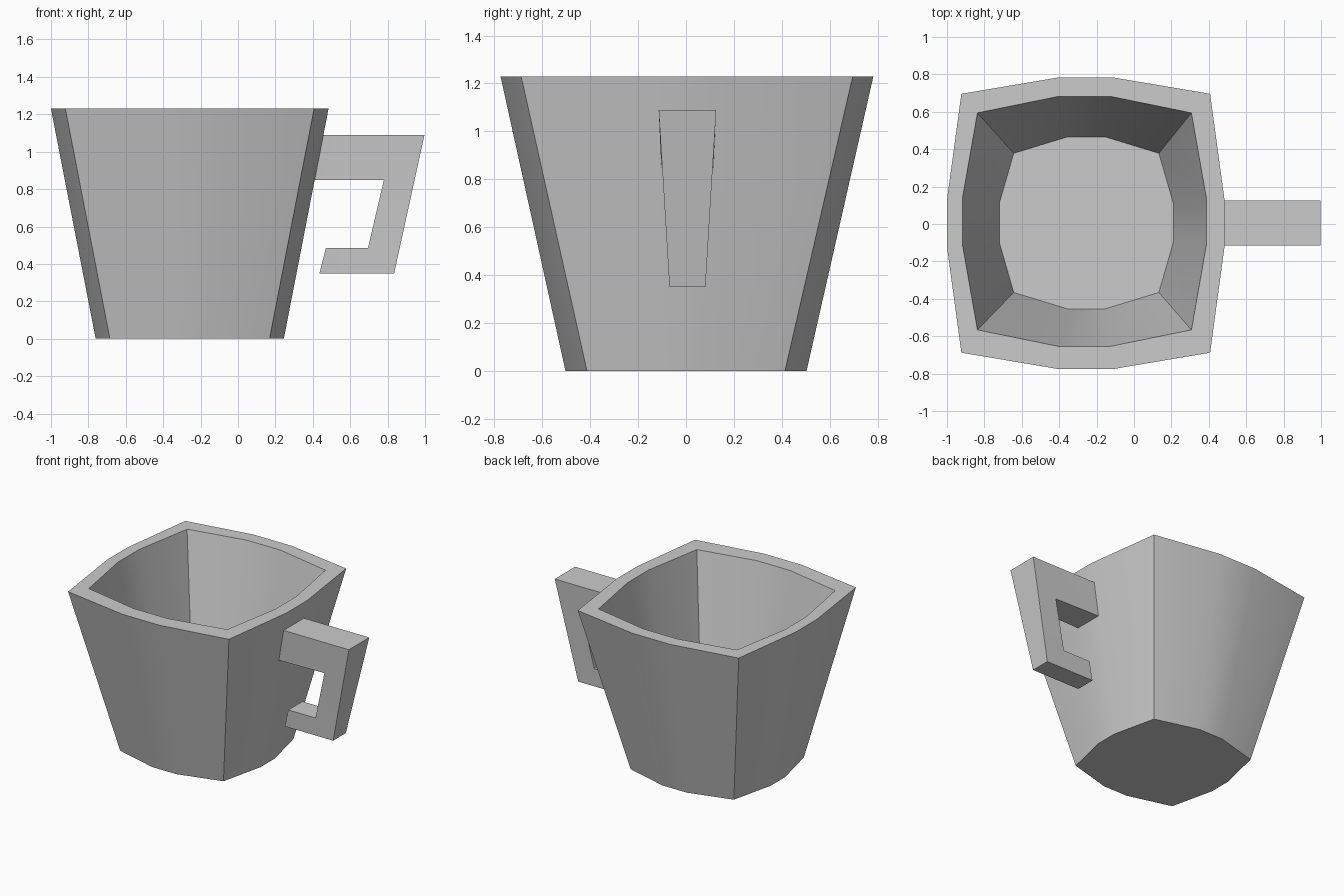
import bpy, bmesh, math

if "Cube" in bpy.data.objects:
    bpy.data.objects.remove(bpy.data.objects["Cube"])


def finish(name, bm):
    bmesh.ops.recalc_face_normals(bm, faces=bm.faces)
    mesh = bpy.data.meshes.new(name)
    bm.to_mesh(mesh)
    bm.free()
    ob = bpy.data.objects.new(name, mesh)
    bpy.context.collection.objects.link(ob)
    bpy.ops.object.select_all(action='DESELECT')
    ob.select_set(True)
    bpy.context.view_layer.objects.active = ob
    bpy.ops.object.shade_smooth_by_angle(angle=math.radians(30))
    return ob


def ring(bm, z, cx, cy, half, corner, mid):
    """Bulged square with 12 points: corners plus two points per bowed side."""
    hx, hy = half
    qx, qy = corner
    mx, my = mid
    pts = [(hx, -my), (hx, my), (qx, qy), (mx, hy), (-mx, hy), (-qx, qy),
           (-hx, my), (-hx, -my), (-qx, -qy), (-mx, -hy), (mx, -hy), (qx, -qy)]
    return [bm.verts.new((cx + x, cy + y, z)) for x, y in pts]


# Cup: outer wall, rim, inner wall and floor
bm = bmesh.new()
rings = [
    ring(bm, 0.00, -0.258, 0.000, (0.503, 0.503), (0.427, 0.413), (0.10, 0.085)),
    ring(bm, 1.23, -0.258, 0.004, (0.742, 0.778), (0.665, 0.692), (0.155, 0.125)),
    ring(bm, 1.23, -0.265, 0.014, (0.652, 0.668), (0.572, 0.580), (0.14, 0.125)),
    ring(bm, 0.21, -0.255, 0.006, (0.465, 0.460), (0.388, 0.372), (0.10, 0.105)),
]
for a, b in zip(rings, rings[1:]):
    for i in range(12):
        j = (i + 1) % 12
        bm.faces.new((a[i], a[j], b[j], b[i]))
bm.faces.new(rings[0])
bm.faces.new(rings[-1])
finish("cup", bm)

# Handle: tapered hook, each station is (outer x, z, half width), (inner x, z, half width)
stations = [
    ((0.42, 1.09, 0.12), (0.37, 0.85, 0.109)),
    ((0.997, 1.09, 0.12), (0.78, 0.85, 0.100)),
    ((0.835, 0.35, 0.075), (0.695, 0.485, 0.083)),
    ((0.435, 0.35, 0.075), (0.47, 0.485, 0.083)),
]
bm = bmesh.new()
loops = []
for (ox, oz, ow), (ix, iz, iw) in stations:
    loops.append([bm.verts.new((x, 0.006 + y, z)) for x, y, z in
                  ((ox, -ow, oz), (ox, ow, oz), (ix, iw, iz), (ix, -iw, iz))])
for a, b in zip(loops, loops[1:]):
    for i in range(4):
        j = (i + 1) % 4
        bm.faces.new((a[i], a[j], b[j], b[i]))
bm.faces.new(loops[0])
bm.faces.new(loops[-1])
finish("handle", bm)
